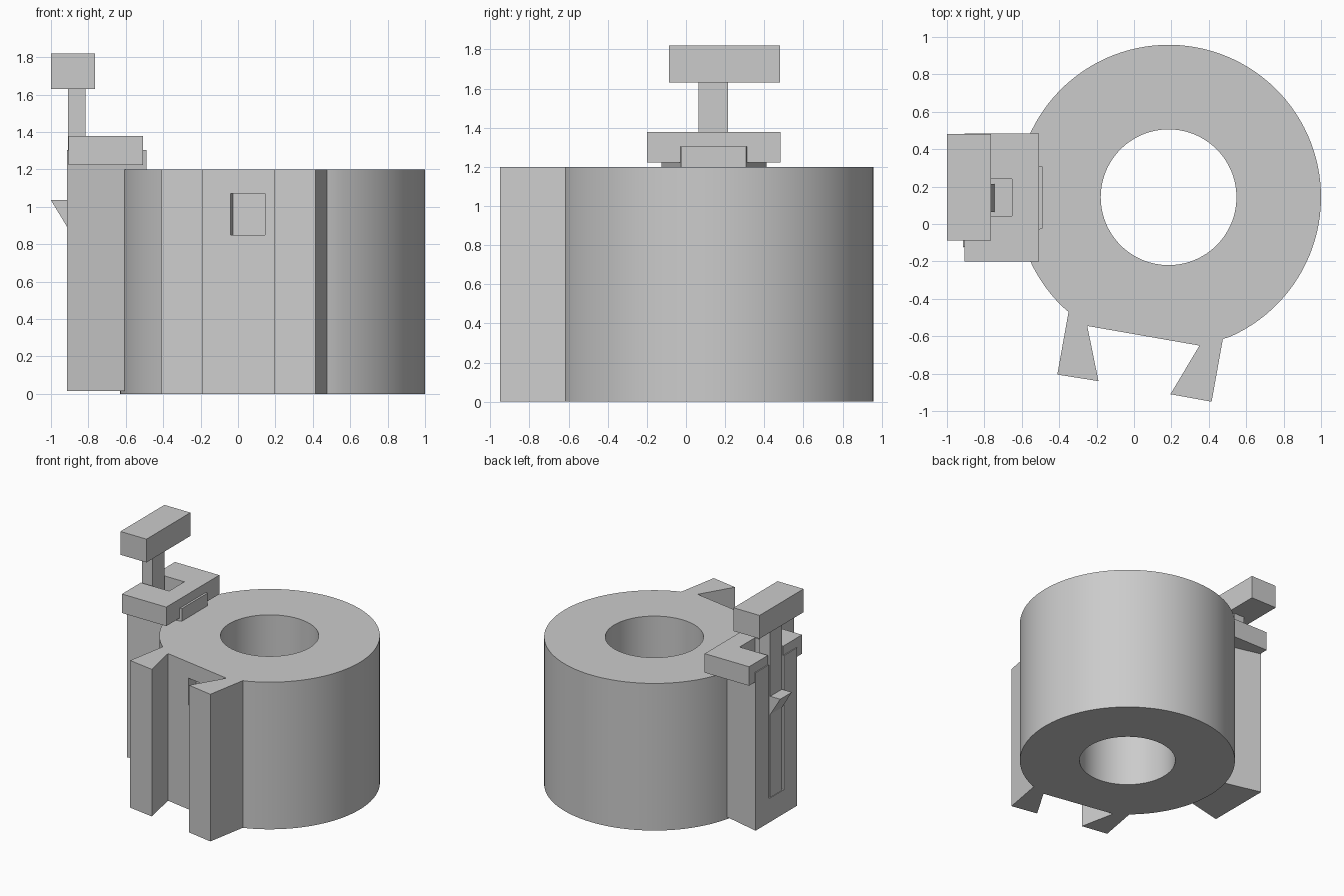
import bpy
import bmesh
import math
from mathutils import Matrix, Vector

default = bpy.data.objects.get("Cube")
if default:
    bpy.data.objects.remove(default, do_unlink=True)

grey = bpy.data.materials.new("plain_grey")
grey.use_nodes = True
COLOUR = (0.6, 0.6, 0.6, 1)
grey.diffuse_color = COLOUR
grey.node_tree.nodes["Principled BSDF"].inputs["Base Color"].default_value = COLOUR


def prism(name, points, depth):
    """Extrude a closed outline of 3D points along the depth vector."""
    bm = bmesh.new()
    face = bm.faces.new([bm.verts.new(p) for p in points])
    extruded = bmesh.ops.extrude_face_region(bm, geom=[face])["geom"]
    verts = [g for g in extruded if isinstance(g, bmesh.types.BMVert)]
    bmesh.ops.translate(bm, verts=verts, vec=depth)
    bmesh.ops.recalc_face_normals(bm, faces=bm.faces)
    mesh = bpy.data.meshes.new(name)
    bm.to_mesh(mesh)
    bm.free()
    mesh.materials.append(grey)
    obj = bpy.data.objects.new(name, mesh)
    bpy.context.collection.objects.link(obj)
    return obj


def upright(name, outline, z0, z1):
    return prism(name, [(x, y, z0) for x, y in outline], (0, 0, z1 - z0))


def sideways(name, outline, y0, y1):
    return prism(name, [(x, y0, z) for x, z in outline], (0, y1 - y0, 0))


def box(name, x0, x1, y0, y1, z0, z1):
    return upright(name, [(x0, y0), (x1, y0), (x1, y1), (x0, y1)], z0, z1)


def arc(radius, start, end, steps):
    angles = [start + (end - start) * i / steps for i in range(steps + 1)]
    return [(CX + radius * math.cos(a), CY + radius * math.sin(a)) for a in angles]


def cut(obj, cutter):
    mod = obj.modifiers.new("cut", "BOOLEAN")
    mod.operation = "DIFFERENCE"
    mod.solver = "EXACT"
    mod.object = cutter
    bpy.context.view_layer.update()
    bpy.context.view_layer.objects.active = obj
    bpy.ops.object.modifier_apply(modifier=mod.name)


# Ring body with two dovetail prongs on the front
CX, CY, TOP = 0.185, 0.143, 1.2
prongs = [(-0.35, -0.47), (-0.41, -0.805), (-0.19, -0.84), (-0.25, -0.545),
          (0.35, -0.65), (0.195, -0.91), (0.415, -0.95), (0.475, -0.615)]
start = math.atan2(prongs[-1][1] - CY, prongs[-1][0] - CX)
end = math.atan2(prongs[0][1] - CY, prongs[0][0] - CX) + math.tau
body = upright("ring_body", prongs + arc(0.815, start, end, 96)[1:-1], 0, TOP)

# Central bore
bore = upright("bore_cutter", arc(0.363, 0, math.tau, 96)[:-1], -0.1, TOP + 0.1)
cut(body, bore)

# Catch pocket in the flat between the prongs
pocket = box("pocket_cutter", -0.094, 0.094, -0.08, 0.08, 0.85, 1.07)
flat = Vector(prongs[4]) - Vector(prongs[3])
turn = math.atan2(flat.y, flat.x)
pocket.data.transform(Matrix.Translation((0.053, -0.598, 0)) @ Matrix.Rotation(turn, 4, "Z"))
cut(body, pocket)

# Wedge-shaped rail and the cap on its top, both slotted for the latch
rail = upright("latch_rail", [(-0.915, -0.125), (-0.49, -0.025), (-0.49, 0.307), (-0.915, 0.41)],
               0.015, 1.303)
cap = box("rail_cap", -0.907, -0.507, -0.2, 0.483, 1.223, 1.378)
slot = box("slot_cutter", -1.1, -0.652, 0.043, 0.24, 0.21, 1.5)
cut(rail, slot)
cut(cap, slot)

# Springy latch stem, thicker towards its root, with a catch and a push tab
sideways("latch_stem", [(-0.91, 0.21), (-0.745, 0.21), (-0.815, 1.2), (-0.815, 1.64), (-0.91, 1.64)],
         0.064, 0.214)
sideways("latch_catch", [(-0.9, 0.87), (-0.9, 1.035), (-1.0, 1.035)], 0.064, 0.214)
box("push_tab", -1.0, -0.765, -0.087, 0.48, 1.63, 1.82)

for cutter in (bore, pocket, slot):
    bpy.data.objects.remove(cutter, do_unlink=True)

# Smooth the round walls, keeping edges sharp
bpy.ops.object.select_all(action="DESELECT")
body.select_set(True)
bpy.context.view_layer.objects.active = body
bpy.ops.object.shade_smooth_by_angle(angle=math.radians(20))
